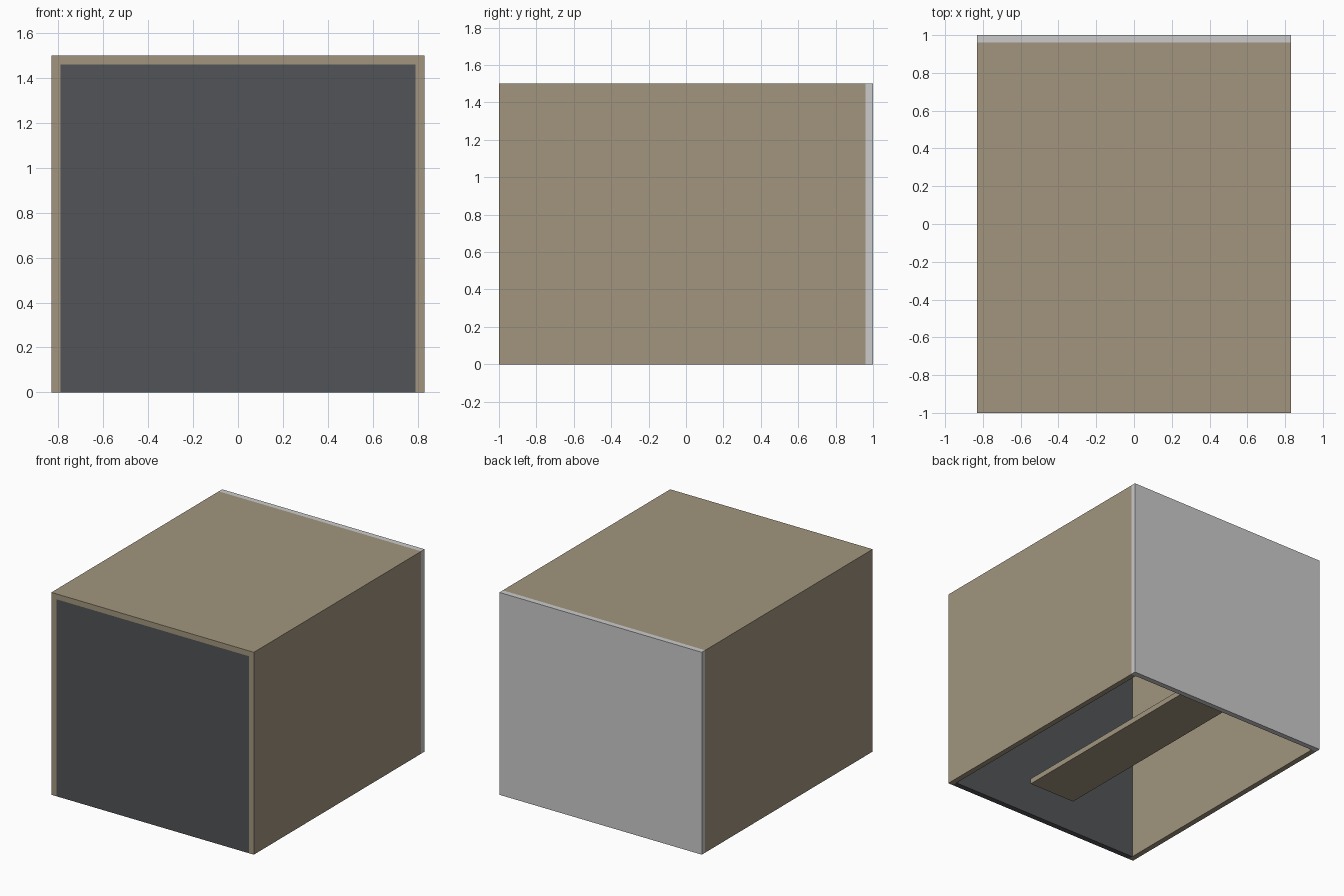
import bpy
import bmesh
from mathutils import Vector

if "Cube" in bpy.data.objects:
    bpy.data.objects.remove(bpy.data.objects["Cube"])


def material(name, rgb):
    m = bpy.data.materials.new(name)
    m.diffuse_color = (*rgb, 1.0)
    m.use_nodes = True
    m.node_tree.nodes["Principled BSDF"].inputs["Base Color"].default_value = m.diffuse_color
    return m


def box(name, lo, hi, mat=None):
    """Axis-aligned box between two corners."""
    lo, hi = Vector(lo), Vector(hi)
    bm = bmesh.new()
    bmesh.ops.create_cube(bm, size=1.0)
    bmesh.ops.scale(bm, vec=hi - lo, verts=bm.verts)
    mesh = bpy.data.meshes.new(name)
    bm.to_mesh(mesh)
    bm.free()
    ob = bpy.data.objects.new(name, mesh)
    ob.location = (lo + hi) / 2
    bpy.context.collection.objects.link(ob)
    if mat:
        mesh.materials.append(mat)
    return ob


W, D, H, T = 0.83, 1.0, 1.5, 0.04   # half width, half depth, height, board thickness

tan = material("tan_board", (0.36, 0.30, 0.21))
dark = material("dark_panel", (0.085, 0.087, 0.095))

# Outer shell: two side walls and the top, open underneath
for side, x0, x1 in (("left", -W, -W + T), ("right", W - T, W)):
    box(side + "_wall", (x0, -D, 0), (x1, D - T, H - T), tan)
box("top_board", (-W, -D, H - T), (W, D - T, H), tan)

# Dark front panel set flush between the walls
box("front_panel", (-W + T, -D, 0), (W - T, -D + T, H - T), dark)

# Plain grey back panel covering the full width and height
box("back_panel", (-W, D - T, 0), (W, D, H))

# Long narrow board inside, near the open bottom
box("inner_board", (-0.19, -0.88, 0.18), (0.19, 0.88, 0.22), tan)
